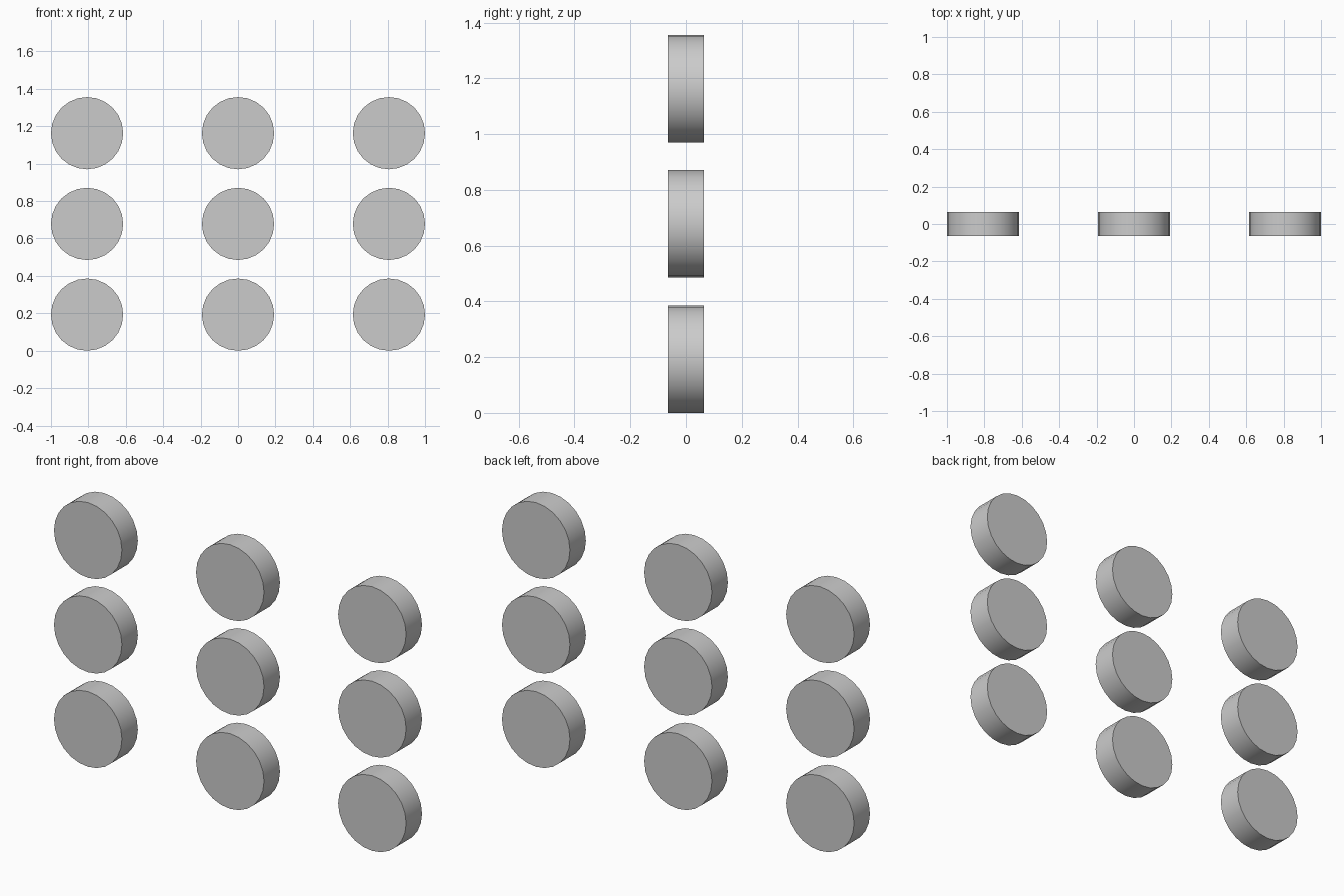
import bpy, math

if "Cube" in bpy.data.objects:
    bpy.data.objects.remove(bpy.data.objects["Cube"])

RADIUS, DEPTH, SIDES = 0.193, 0.129, 24
SPACING_X, SPACING_Z = 0.807, 0.485


def add_disc(name, x, z):
    # Short cylinder lying along y, with crisp rims and a smooth side wall
    bpy.ops.mesh.primitive_cylinder_add(
        vertices=SIDES, radius=RADIUS, depth=DEPTH,
        location=(x, 0, z), rotation=(math.pi / 2, 0, 0))
    disc = bpy.context.object
    disc.name = name
    bpy.ops.object.shade_smooth_by_angle(angle=math.radians(30))


# Three by three grid of upright discs
for row, row_name in enumerate(("bottom", "middle", "top")):
    for col, col_name in enumerate(("left", "centre", "right")):
        add_disc(f"{row_name}_{col_name}_disc",
                 (col - 1) * SPACING_X, RADIUS + row * SPACING_Z)
